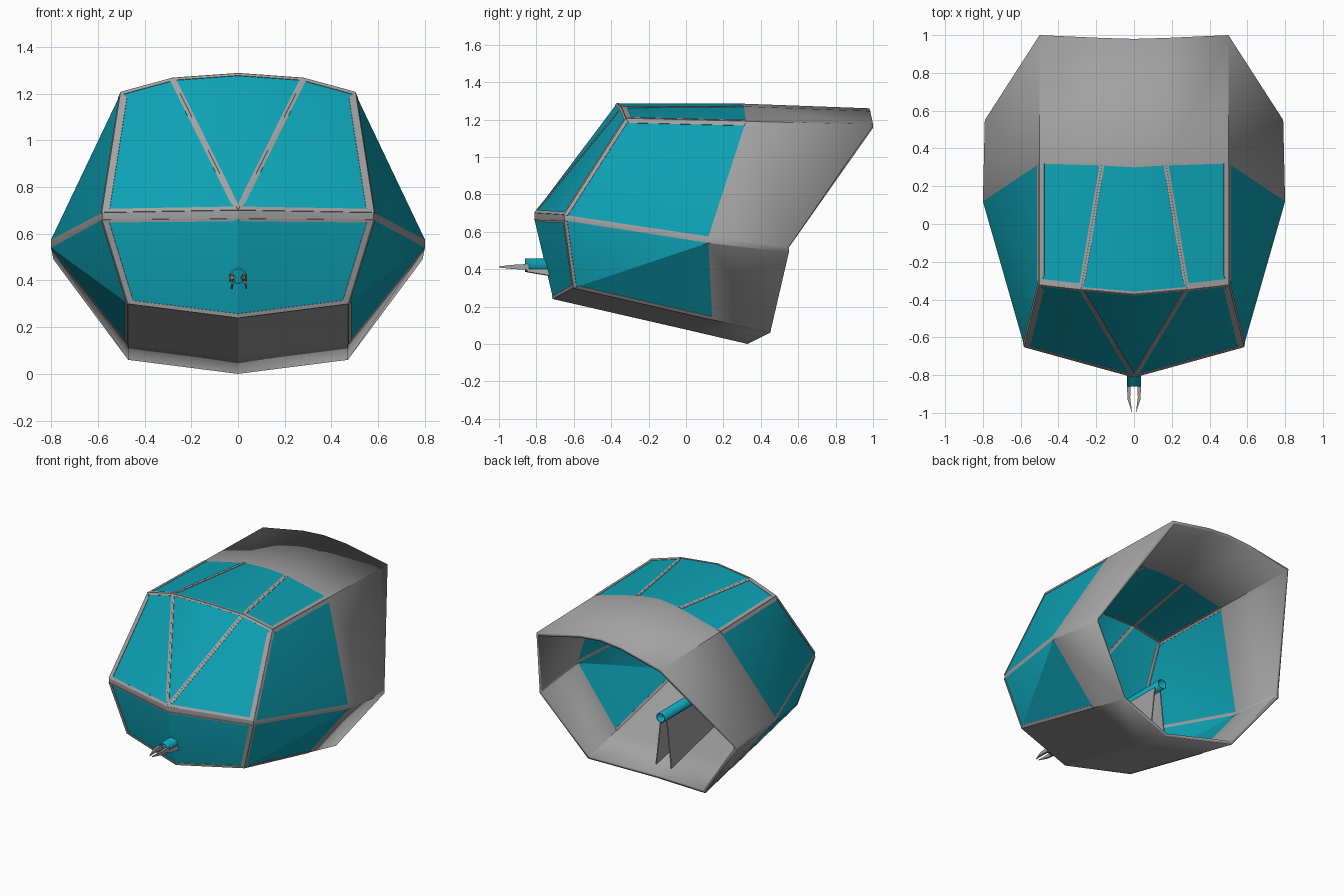
import bpy, bmesh, math
from mathutils import Vector, Matrix

if "Cube" in bpy.data.objects:
    bpy.data.objects.remove(bpy.data.objects["Cube"])

teal = bpy.data.materials.new("teal_glass")
teal.diffuse_color = (0.004, 0.36, 0.46, 1)
teal.use_nodes = True
teal.node_tree.nodes["Principled BSDF"].inputs["Base Color"].default_value = teal.diffuse_color
grey = bpy.data.materials.new("grey_frame")
grey.diffuse_color = (0.36, 0.36, 0.36, 1)
grey.use_nodes = True
grey.node_tree.nodes["Principled BSDF"].inputs["Base Color"].default_value = grey.diffuse_color

# Corner points of the right half of the hull
P = {k: Vector(v) for k, v in {
    # roof: front, end of glass, rear edge
    "A0": (0, -.37, 1.285), "B0": (.28, -.345, 1.265), "P": (.5, -.32, 1.205),
    "A1": (0, .30, 1.285), "B1": (.17, .31, 1.27), "S": (.5, .32, 1.19),
    "A2": (0, .98, 1.26), "B2": (.17, .985, 1.245), "U": (.5, 1, 1.175),
    # belt: upper and lower line
    "C": (0, -.81, .70), "Q": (.58, -.65, .69), "R": (.8, .12, .575), "T": (.79, .55, .52),
    "c": (0, -.81, .665), "q": (.58, -.65, .66), "r": (.8, .12, .54), "t": (.79, .55, .49),
    # floor
    "n": (0, -.71, .24), "f": (.47, -.6, .30), "M": (0, .03, .07), "G": (.47, .14, .13),
    "W": (0, .33, 0), "V": (.47, .45, .06)}.items()}
CENTRE = Vector((0, .15, .65))

GLASS = ["C B0 A0", "C P B0", "C Q P", "A0 B0 B1 A1", "B0 P S B1",
         "P Q R", "P R S", "c n f", "c f q", "f q r", "f r G"]
METAL = ["A1 B1 B2 A2", "B1 S U B2", "S R T U", "C Q q c", "Q R r q", "R T t r",
         "r t V G", "n f G M", "M G V W"]


def finish(name, bm, mats, angle=None):
    me = bpy.data.meshes.new(name)
    bm.to_mesh(me)
    bm.free()
    ob = bpy.data.objects.new(name, me)
    bpy.context.collection.objects.link(ob)
    for m in mats:
        me.materials.append(m)
    if angle:
        bpy.ops.object.select_all(action='DESELECT')
        bpy.context.view_layer.objects.active = ob
        ob.select_set(True)
        bpy.ops.object.shade_smooth_by_angle(angle=math.radians(angle))
    return ob


def mirrored(v, s):
    return Vector((v.x * s, v.y, v.z))


# Hull shell with glass and metal panels
bm = bmesh.new()
for mat, panels in enumerate((GLASS, METAL)):
    for names in panels:
        for s in (1, -1):
            face = bm.faces.new([bm.verts.new(mirrored(P[k], s)) for k in names.split()])
            face.material_index = mat
            face.normal_update()
            if face.normal.dot(face.calc_center_median() - CENTRE) < 0:
                face.normal_flip()
bmesh.ops.remove_doubles(bm, verts=bm.verts[:], dist=1e-4)
hull = finish("hull_shell", bm, [teal, grey], 20)
mod = hull.modifiers.new("thickness", 'SOLIDIFY')
mod.thickness, mod.offset, mod.use_even_offset = .022, -1, True

# Window frames: edge a-b, apex of the panel it lies on, width
FRAMES = [("C", "Q", "P", .018), ("Q", "P", "C", .03), ("P", "B0", "C", .014),
          ("B0", "A0", "C", .012), ("C", "B0", "P", .014), ("C", "B0", "A0", .012),
          ("P", "B0", "B1", .03), ("B0", "A0", "A1", .012), ("P", "S", "B1", .026),
          ("B0", "B1", "S", .013), ("B0", "B1", "A1", .013),
          ("P", "Q", "R", .018), ("P", "S", "R", .026),
          ("c", "q", "f", .012), ("q", "f", "c", .026), ("n", "f", "c", .018),
          ("f", "q", "r", .016), ("f", "G", "r", .022)]
bm = bmesh.new()
for a, b, apex, w in FRAMES:
    for s in (1, -1):
        a0, b0, c0 = (mirrored(P[k], s) for k in (a, b, apex))
        line = (b0 - a0).normalized()

        def inset(p):
            d = (c0 - p).normalized()
            return p + d * w / max(line.cross(d).length, .2)
        quad = [a0, b0, inset(b0), inset(a0)]
        nrm = line.cross(c0 - a0).normalized()
        if nrm.dot(a0 - CENTRE) < 0:
            nrm.negate()
        out = [bm.verts.new(p + nrm * .003) for p in quad]
        inn = [bm.verts.new(p - nrm * .025) for p in quad]
        bm.faces.new(out)
        bm.faces.new(inn[::-1])
        for i in range(4):
            j = (i + 1) % 4
            bm.faces.new((out[j], out[i], inn[i], inn[j]))
bmesh.ops.recalc_face_normals(bm, faces=bm.faces[:])
finish("window_frames", bm, [grey])

# Gun tube through the nose
bm = bmesh.new()
bmesh.ops.create_cone(bm, cap_ends=False, segments=12, radius1=.036, radius2=.036, depth=1.15,
                      matrix=Matrix.Translation((0, -.285, .42)) @ Matrix.Rotation(math.pi / 2, 4, 'X'))
tube = finish("gun_tube", bm, [teal], 40)
mod = tube.modifiers.new("wall", 'SOLIDIFY')
mod.thickness, mod.offset = .008, -1

# Splayed support plates under the tube: (y, lower x, lower z)
bm = bmesh.new()
for s in (1, -1):
    rows = [(bm.verts.new((s * .022, y, .405)), bm.verts.new((s * x, y, z)))
            for y, x, z in ((-.85, .028, .385), (-.73, .032, .365), (-.66, .05, .25), (.25, .062, .04))]
    for a, b in zip(rows, rows[1:]):
        bm.faces.new((a[0], b[0], b[1], a[1]))
plates = finish("gun_support", bm, [grey])
plates.modifiers.new("thickness", 'SOLIDIFY').thickness = .008

# Pointed muzzle prongs
bm = bmesh.new()
for s in (1, -1):
    pts = [(.038, -.84), (.034, -.93), (.01, -1.0), (.02, -.92), (.018, -.84)]
    hs = (.016, .011, .003, .011, .016)
    top = [bm.verts.new((s * x, y, .412 + h)) for (x, y), h in zip(pts, hs)]
    low = [bm.verts.new((s * x, y, .412 - h)) for (x, y), h in zip(pts, hs)]
    bm.faces.new(top)
    bm.faces.new(low[::-1])
    for i in range(5):
        j = (i + 1) % 5
        bm.faces.new((top[j], top[i], low[i], low[j]))
bmesh.ops.recalc_face_normals(bm, faces=bm.faces[:])
finish("muzzle_prongs", bm, [grey])
